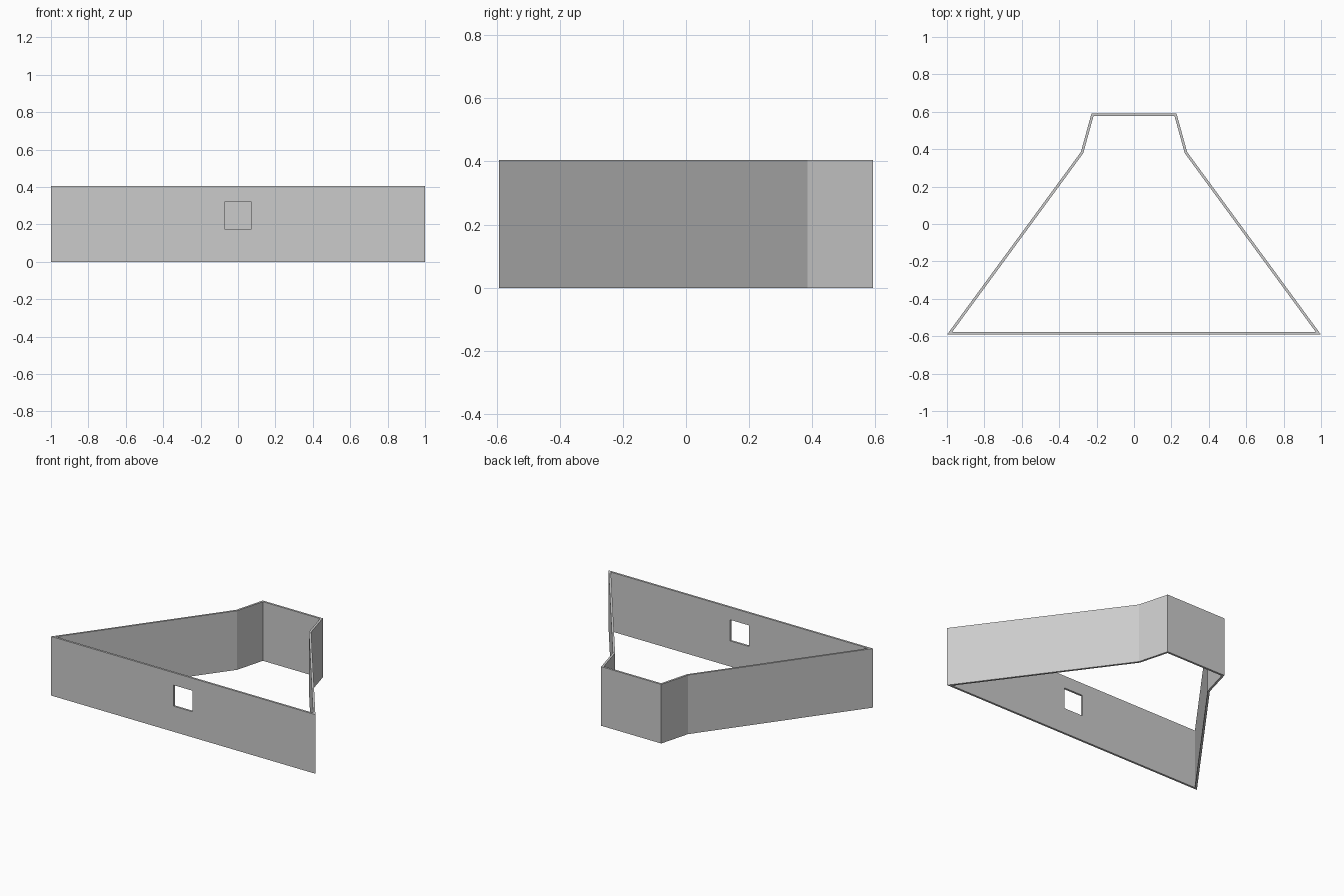
import bpy, bmesh
from mathutils import Vector

if "Cube" in bpy.data.objects:
    bpy.data.objects.remove(bpy.data.objects["Cube"])

HEIGHT, WALL = 0.404, 0.014

# Right half of the outer plan, mirrored to a closed counter-clockwise outline
half = [(1.0, -0.592), (0.284, 0.385), (0.227, 0.592)]
outer = [Vector(p) for p in half] + [Vector((-x, y)) for x, y in reversed(half)]


def inset(points, d):
    """Mitred inward offset of a counter-clockwise outline."""
    result = []
    n = len(points)
    for i, p in enumerate(points):
        a = (p - points[i - 1]).normalized()
        b = (points[(i + 1) % n] - p).normalized()
        na, nb = Vector((-a.y, a.x)), Vector((-b.y, b.x))
        result.append(p + (na + nb) * d / (1 + na.dot(nb)))
    return result


# Thin continuous wall following the outline
bm = bmesh.new()
loops = [[bm.verts.new((p.x, p.y, z)) for p in pts]
         for pts, z in ((outer, 0), (outer, HEIGHT),
                        (inset(outer, WALL), HEIGHT), (inset(outer, WALL), 0))]
n = len(outer)
for k in range(4):
    a, b = loops[k], loops[(k + 1) % 4]
    for i in range(n):
        j = (i + 1) % n
        bm.faces.new((a[i], a[j], b[j], b[i]))
bmesh.ops.recalc_face_normals(bm, faces=bm.faces)
mesh = bpy.data.meshes.new("perimeter_wall")
bm.to_mesh(mesh)
bm.free()
wall = bpy.data.objects.new("perimeter_wall", mesh)
bpy.context.collection.objects.link(wall)

# Square window through the front wall
bpy.ops.mesh.primitive_cube_add(size=1, location=(0, -0.585, 0.247))
cutter = bpy.context.object
cutter.name = "window_cutter"
cutter.scale = (0.144, 0.1, 0.144)
cutter.hide_render = True
bpy.context.view_layer.update()
cut = wall.modifiers.new("window", 'BOOLEAN')
cut.operation = 'DIFFERENCE'
cut.solver = 'EXACT'
cut.object = cutter
bpy.context.view_layer.objects.active = wall
bpy.ops.object.modifier_apply(modifier=cut.name)
bpy.data.objects.remove(cutter, do_unlink=True)
